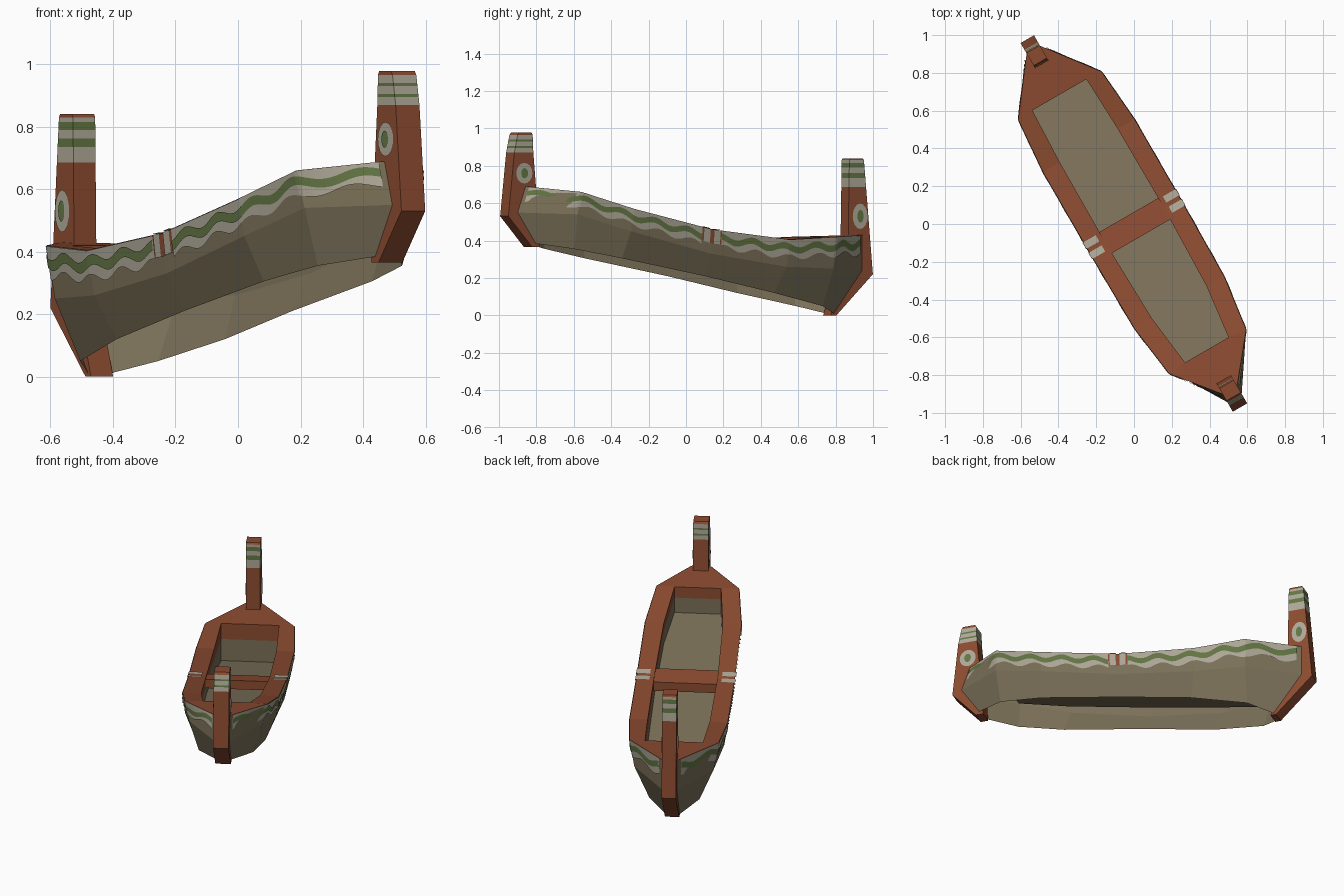
import bpy, math
from mathutils import Vector

if "Cube" in bpy.data.objects:
    bpy.data.objects.remove(bpy.data.objects["Cube"])

# Boat frame: u = along the boat (bow +), v = across, z = up; turned 30 degrees in the world
C, S = math.cos(math.radians(30)), 0.5


def mat(name, rgb):
    m = bpy.data.materials.new(name)
    m.diffuse_color = (*rgb, 1)
    m.use_nodes = True
    m.node_tree.nodes["Principled BSDF"].inputs["Base Color"].default_value = m.diffuse_color
    return m


RUST = mat("rust_paint", (0.26, 0.070, 0.030))
TAN = mat("tan_wood", (0.20, 0.165, 0.100))
WHITE = mat("off_white", (0.42, 0.39, 0.31))
GREEN = mat("leaf_green", (0.125, 0.18, 0.058))
MATS = [RUST, TAN, WHITE, GREEN]


def build(name, verts, faces, mats, ref):
    """Mesh from (u,v,z) points; each face is turned to agree with ref(centre)."""
    out = []
    for f in faces:
        p = [Vector(verts[i]) for i in f]
        n = Vector()
        for i in range(len(p)):
            n += p[i].cross(p[(i + 1) % len(p)])
        c = sum(p, Vector()) / len(p)
        out.append(f if n.dot(Vector(ref(c))) >= 0 else f[::-1])
    me = bpy.data.meshes.new(name)
    me.from_pydata([(S * u + C * v, -C * u + S * v, z) for u, v, z in verts], [], out)
    for m in MATS:
        me.materials.append(m)
    for poly, k in zip(me.polygons, mats):
        poly.material_index = k
    ob = bpy.data.objects.new(name, me)
    bpy.context.collection.objects.link(ob)
    return ob


def side(c):
    return (0, 1 if c.y > 0 else -1, 0)


def flip(p):
    return Vector((p[0], -p[1], p[2]))


# Hull stations, stern to bow: gunwale, chine and lower edge
GUN = [(-1.08, .03, .43), (-.785, .255, .42), (-.48, .28, .405), (0, .28, .46),
       (.48, .275, .57), (.78, .235, .66), (1.02, .04, .69)]
CHI = [(-1.08, .03, .24), (-.78, .227, .25), (-.47, .26, .26), (0, .265, .33),
       (.49, .26, .45), (.79, .21, .54), (1.07, .04, .55)]
BOT = [(-.89, .04, .01), (-.76, .144, .05), (-.43, .20, .12), (0, .20, .21),
       (.51, .20, .305), (.78, .156, .355), (.96, .04, .385)]

# Outer hull: a shell open underneath
vs, fs = [], []
for s in (1, -1):
    b = len(vs)
    for ring in (GUN, CHI, BOT):
        vs += [(u, v * s, z) for u, v, z in ring]
    for r in range(2):
        for i in range(6):
            a = b + r * 7 + i
            fs.append((a, a + 1, a + 8, a + 7))
build("hull", vs, fs, [1] * len(fs), side)

# Rim, inner walls and raised floor
INN = [(-.79, .165, .42), (-.48, .177, .405), (0, .18, .46), (.477, .168, .57), (.77, .133, .66)]
vs, fs, ms = [], [], []
for s in (1, -1):
    vs += [(u, v * s, z) for u, v, z in GUN]
    for k in (0, .42, 1):
        for u, v, z in INN:
            floor = .345 + .2 * u
            vs.append((u, v * s, z + (floor - z) * k))
H = 22
for b in (0, H):
    for i in range(4):
        fs.append((b + 1 + i, b + 2 + i, b + 8 + i, b + 7 + i))
        ms.append(0)
        for r in range(2):
            a = b + 7 + r * 5 + i
            fs.append((a, a + 1, a + 6, a + 5))
            ms.append(r)
    fs += [(b, b + 1, b + 7), (b + 6, b + 5, b + 11)]
    ms += [0, 0]
for i in range(4):
    fs.append((17 + i, 18 + i, H + 18 + i, H + 17 + i))
    ms.append(1)
for tip, inner in ((0, 7), (6, 11)):
    fs.append((tip, inner, H + inner, H + tip))
    ms.append(0)
    for r in range(2):
        a = inner + r * 5
        fs.append((a, a + 5, H + a + 5, H + a))
        ms.append(r)
build("rim_and_floor", vs, fs, ms, lambda c: (-c.x * .02, -c.y * .02, 1))


def box(name, u0, u1, w, z0, z1, slope, m):
    v = [(u, y, z + slope * u) for u in (u0, u1) for y in (-w, w) for z in (z0, z1)]
    f = [(0, 1, 3, 2), (4, 5, 7, 6), (0, 1, 5, 4), (2, 3, 7, 6), (0, 2, 6, 4), (1, 3, 7, 5)]
    mid = Vector(((u0 + u1) / 2, 0, (z0 + z1) / 2 + slope * (u0 + u1) / 2))
    return build(name, v, f, [m] * 6, lambda c: c - mid)


box("seat", -.055, .075, .185, .40, .455, .2, 0)


# Surface of the upper hull panel, for painted plates
def on_hull(t, depth, off):
    i = min(int(t), 5)
    k = t - i
    g0, g1, c0, c1 = (Vector(p) for p in (GUN[i], GUN[i + 1], CHI[i], CHI[i + 1]))
    g, c = g0.lerp(g1, k), c0.lerp(c1, k)
    n = (g1 - g0).cross(c - g).normalized()
    if n.y < 0:
        n = -n
    return g + (c - g).normalized() * depth + n * off


def strip(name, u0, u1, top, bottom, off, m, n):
    vs, fs = [], []
    for s in (1, -1):
        b = len(vs)
        for j in range(n + 1):
            u = u0 + (u1 - u0) * j / n
            i = 0
            while i < 5 and GUN[i + 1][0] < u:
                i += 1
            t = i + (u - GUN[i][0]) / (GUN[i + 1][0] - GUN[i][0])
            for d in (top(u), bottom(u)):
                p = on_hull(t, d, off)
                vs.append(p if s > 0 else flip(p))
        fs += [(b + 2 * j, b + 2 * j + 2, b + 2 * j + 3, b + 2 * j + 1) for j in range(n)]
    build(name, vs, fs, [m] * len(fs), side)


# Painted wave band along both sides, with a lashing at the middle
def wave(u):
    return math.sin(u * 2 * math.pi / .2)


def wide(u):
    return 1 - .14 * u


for nm, a, b in (("stern", -1.04, -.06), ("bow", .06, 1.0)):
    strip(nm + "_white_band", a, b, lambda u: .002,
          lambda u: wide(u) * (.088 + .014 * wave(u + .03)), .003, 2, 70)
    strip(nm + "_green_wave", a, b, lambda u: wide(u) * (.028 + .013 * wave(u)),
          lambda u: wide(u) * (.060 + .013 * wave(u)), .006, 3, 70)
strip("middle_rust_patch", -.06, .06, lambda u: .002, lambda u: .075, .003, 0, 4)
for nm, a, b in (("rear", -.05, -.012), ("front", .012, .05)):
    strip(nm + "_lashing_side", a, b, lambda u: 0, lambda u: .075, .006, 2, 2)
    vs, fs = [], []
    for s in (1, -1):
        k = len(vs)
        for u in (a, b):
            z = .463 + u * (.23 if u > 0 else .115)
            vs += [(u, .205 * s, z), (u, .285 * s, z)]
        fs.append((k, k + 1, k + 3, k + 2))
    build(nm + "_lashing_top", vs, fs, [2, 2], lambda c: (0, 0, 1))


def interp(table, z):
    for (z0, a), (z1, b) in zip(table, table[1:]):
        if z <= z1:
            return a + (b - a) * (z - z0) / (z1 - z0)
    return table[-1][1]


# End posts: lofted through levels, colour set per level
def post(name, outer, inner, w, levels):
    vs, fs, ms = [], [], []
    for z, _ in levels:
        o, i = interp(outer, z), interp(inner, z)
        vs += [(o, -w, z), (o, w, z), (i, w, z), (i, -w, z)]
    for r in range(len(levels) - 1):
        for k in range(4):
            a, b = 4 * r + k, 4 * r + (k + 1) % 4
            fs.append((a, b, b + 4, a + 4))
            ms.append(levels[r][1])
    n = len(vs)
    fs += [(0, 1, 2, 3), (n - 4, n - 3, n - 2, n - 1)]
    ms += [0, 0]
    zt, zb = levels[-1][0], levels[0][0]

    def out(c):
        if abs(c.y) > w * .5:
            return (0, c.y, 0)
        if c.z > zt - 1e-4 or c.z < zb + 1e-4:
            return (0, 0, c.z - (zt + zb) / 2)
        return (c.x - (interp(outer, c.z) + interp(inner, c.z)) / 2, 0, 0)
    build(name, vs, fs, ms, out)


post("stern_post", [(0, -.905), (.22, -1.13), (.83, -1.075), (.84, -1.068)],
     [(0, -.87), (.22, -.95), (.43, -.978), (.83, -.985), (.84, -.992)], .041,
     [(0, 0), (.22, 0), (.43, 0), (.685, 2), (.735, 3), (.762, 2), (.79, 3),
      (.815, 2), (.83, 0), (.84, 0)])
post("bow_post", [(.365, .975), (.53, 1.122), (.87, 1.085), (.965, 1.065), (.978, 1.055)],
     [(.365, .93), (.53, .94), (.69, .952), (.87, .968), (.965, .972), (.978, .98)], .044,
     [(.365, 0), (.53, 0), (.69, 0), (.87, 2), (.895, 3), (.905, 2), (.93, 3),
      (.94, 2), (.965, 0), (.978, 0)])


# Round painted badges on both sides of the posts
def badge(name, u, z, ru, rz, v, m):
    n, vs = 16, []
    for s in (1, -1):
        vs += [(u + ru * math.cos(2 * math.pi * j / n), v * s,
                z + rz * math.sin(2 * math.pi * j / n)) for j in range(n)]
    build(name, vs, [tuple(range(n)), tuple(range(n, 2 * n))], [m, m], side)


for nm, u, z, w, ru, rz in (("stern", -1.05, .53, .041, .046, .068), ("bow", 1.025, .76, .044, .05, .055)):
    badge(nm + "_badge_white", u, z, ru, rz, w + .003, 2)
    badge(nm + "_badge_green", u, z, ru * .42, rz * .5, w + .006, 3)
